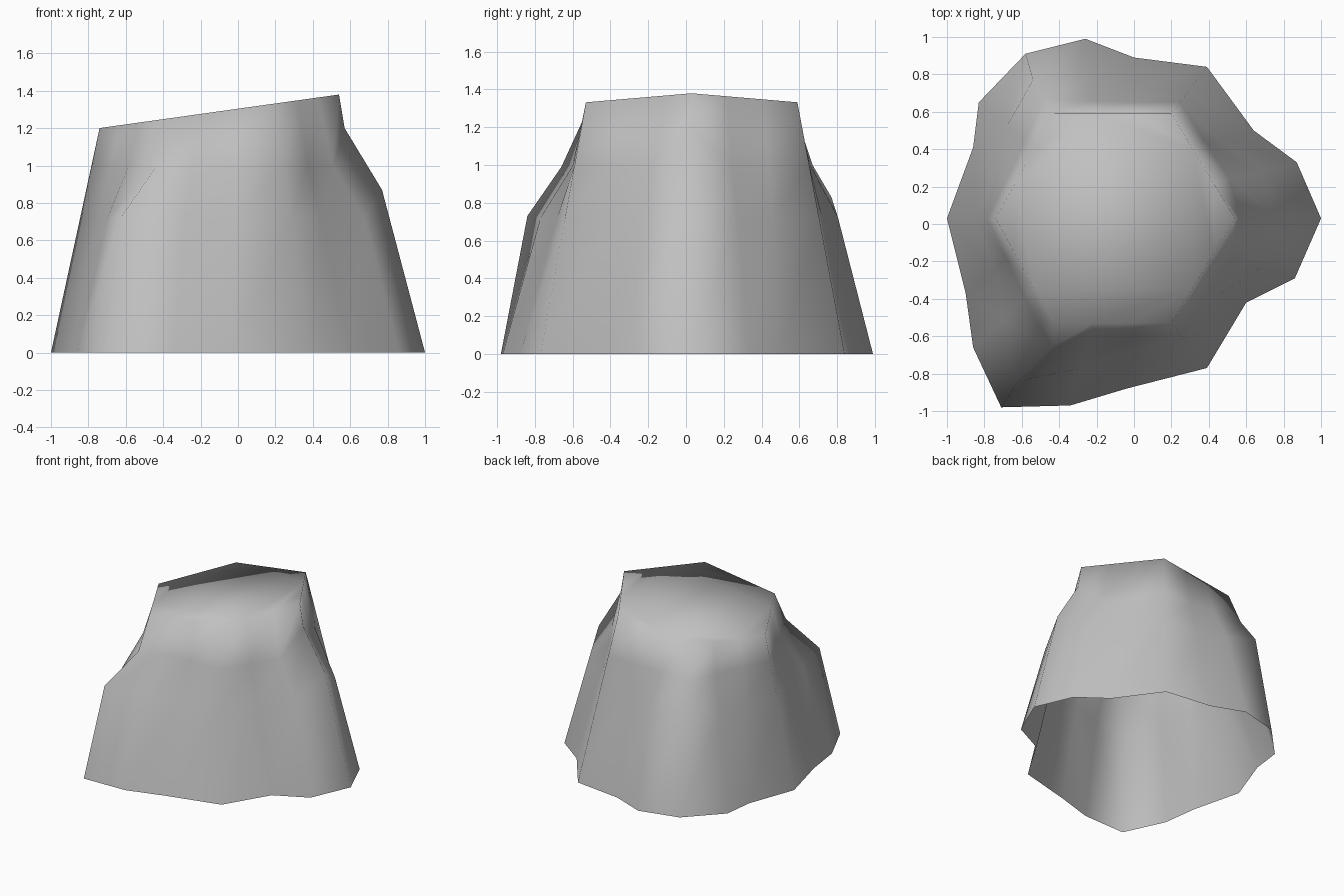
import bpy
import bmesh
from mathutils import Vector

cube = bpy.data.objects.get("Cube")
if cube:
    bpy.data.objects.remove(cube)

# One plain grey for the whole rock
grey = bpy.data.materials.new("stone_grey")
grey.use_nodes = True
colour = (0.53, 0.53, 0.53, 1.0)
grey.diffuse_color = colour
grey.node_tree.nodes["Principled BSDF"].inputs["Base Color"].default_value = colour

# Six corners of the slanted top and of the plain core's foot, anticlockwise from +x
top = [(0.54, 0.03), (0.2, 0.59), (-0.43, 0.59), (-0.74, 0.03), (-0.43, -0.53), (0.2, -0.53)]
core = [(0.79, 0.03), (0.39, 0.84), (-0.64, 0.83), (-1, 0.03), (-0.64, -0.79), (0.39, -0.77)]

# Ground outline: three points for each corner
foot = [(1, 0.03), (0.87, 0.33), (0.64, 0.5), (0.39, 0.84), (0, 0.89), (-0.26, 0.99),
        (-0.58, 0.91), (-0.83, 0.65), (-0.86, 0.41), (-1, 0.03), (-0.9, -0.37), (-0.86, -0.66),
        (-0.71, -0.98), (-0.34, -0.97), (-0.04, -0.88), (0.39, -0.77), (0.6, -0.42), (0.86, -0.29)]

# Neck and shoulder of the three buttresses, by column
buttress = {0: [(0.57, 0.03, 1.2), (0.77, 0.03, 0.87)],
            6: [(-0.48, 0.67, 1.0), (-0.54, 0.77, 0.83)],
            12: [(-0.44, -0.66, 0.99), (-0.62, -0.84, 0.73)]}


def along(corners, column):
    """Point on a hexagon, three columns to each side."""
    side, step = divmod(column, 3)
    a, b = Vector(corners[side]), Vector(corners[(side + 1) % 6])
    return a.lerp(b, step / 3)


def column_points(i):
    """Points of one wall column from the ground to just below the top."""
    rim, base, ground = along(top, i), along(core, i), Vector(foot[i])
    rim_z = 1.304 + 0.14 * rim.x
    points = [ground.to_3d()]
    if i in buttress:
        neck, shoulder = buttress[i]
        points += [Vector(shoulder), Vector(neck)]
    else:
        near = (i % 6) in (1, 5)
        for z, push in ((0.72, 0.7 if near else 0.4), (1.0, 0.1)):
            p = base.lerp(rim, z / rim_z) + (ground - base) * push
            points.append(Vector((p.x, p.y, z)))
    points.append(Vector((rim.x, rim.y, rim_z)))
    return points


# Walls, flat top and open underside
bm = bmesh.new()
columns = [[bm.verts.new(p) for p in column_points(i)] for i in range(len(foot))]
for i, left in enumerate(columns):
    right = columns[(i + 1) % len(columns)]
    for k in range(len(left) - 1):
        bm.faces.new((left[k], right[k], right[k + 1], left[k + 1]))
bm.faces.new([c[-1] for c in columns])
bm.normal_update()
for face in bm.faces:
    face.smooth = True

mesh = bpy.data.meshes.new("rock")
bm.to_mesh(mesh)
bm.free()
mesh.materials.append(grey)
rock = bpy.data.objects.new("rock", mesh)
bpy.context.scene.collection.objects.link(rock)
